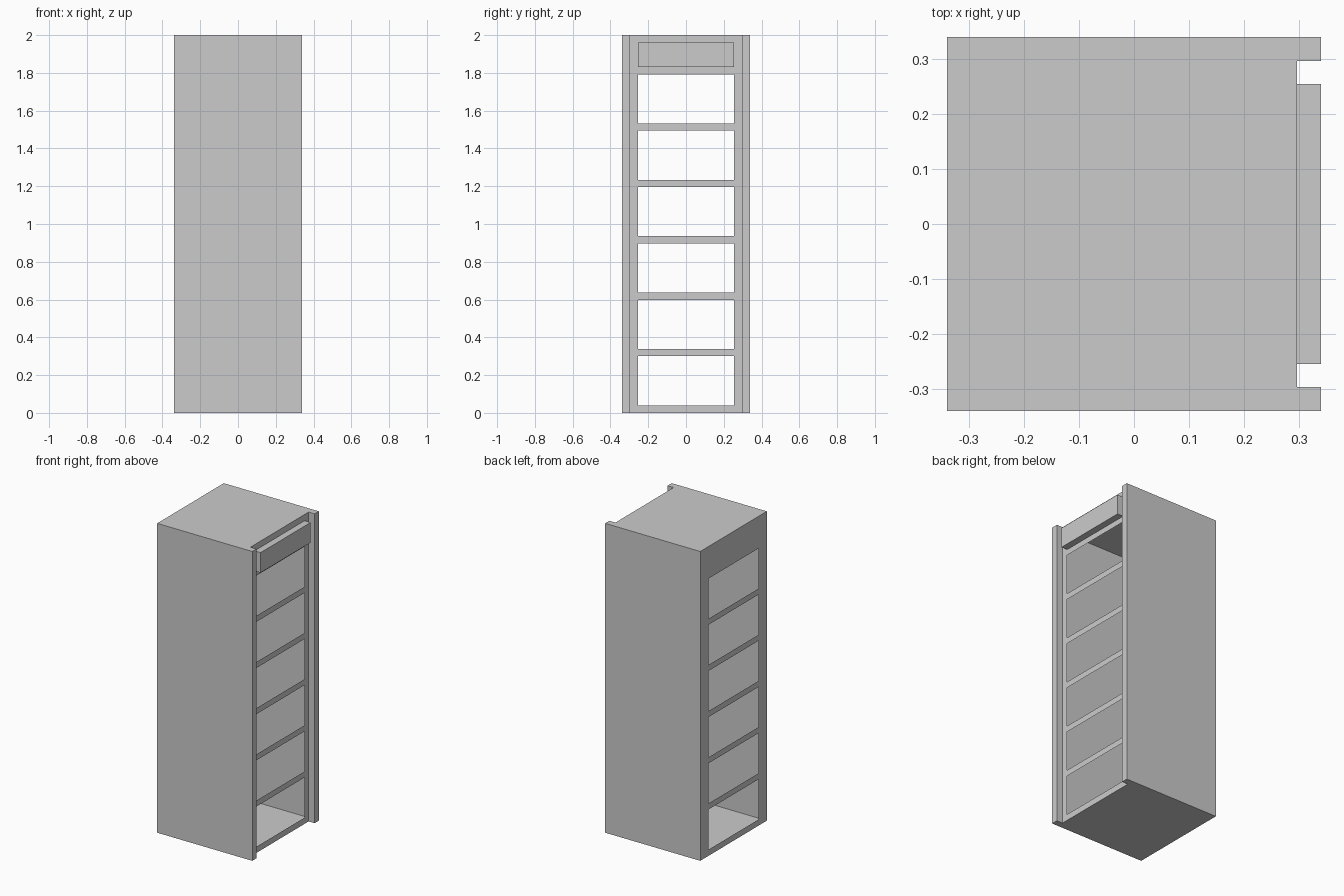
import bpy
import bmesh

cube = bpy.data.objects.get("Cube")
if cube:
    bpy.data.objects.remove(cube, do_unlink=True)

HALF = 0.34        # half width and half depth
FACE = 0.297       # recessed front frame, also inner edge of the posts
OPEN = 0.255       # half width of the openings
HEIGHT = 2.0
SHELVES = 6
PITCH = 0.2985

grey = bpy.data.materials.new("plain_grey")
grey.use_nodes = True
grey.diffuse_color = (0.6, 0.6, 0.6, 1)
grey.node_tree.nodes["Principled BSDF"].inputs["Base Color"].default_value = (0.6, 0.6, 0.6, 1)


def finish(name, bm):
    mesh = bpy.data.meshes.new(name)
    bm.to_mesh(mesh)
    bm.free()
    mesh.materials.append(grey)
    obj = bpy.data.objects.new(name, mesh)
    bpy.context.collection.objects.link(obj)
    return obj


def box(name, lo, hi, open_sides):
    """Box between two corners, without the faces whose normal passes open_sides."""
    bm = bmesh.new()
    bmesh.ops.create_cube(bm, size=1)
    for v in bm.verts:
        v.co = [lo[i] if v.co[i] < 0 else hi[i] for i in range(3)]
    bm.normal_update()
    gone = [f for f in bm.faces if open_sides(f.normal)]
    bmesh.ops.delete(bm, geom=gone, context='FACES')
    return finish(name, bm)


def ladder_frame(name, x, half_width, facing):
    """Flat panel with a column of openings."""
    ys = [-half_width, -OPEN, OPEN, half_width]
    zs = [0]
    for i in range(SHELVES):
        zs += [0.04 + i * PITCH, 0.30 + i * PITCH]
    zs.append(HEIGHT)
    bm = bmesh.new()
    grid = [[bm.verts.new((x, y, z)) for y in ys] for z in zs]
    for r in range(len(zs) - 1):
        for c in range(3):
            if c == 1 and r % 2 == 1:
                continue  # opening
            quad = [grid[r][c], grid[r][c + 1], grid[r + 1][c + 1], grid[r + 1][c]]
            bm.faces.new(quad if facing > 0 else quad[::-1])
    # merge the flat cells into clean rails and stiles
    bmesh.ops.dissolve_limit(bm, angle_limit=0.01, verts=bm.verts, edges=bm.edges)
    return finish(name, bm)


# Thin outer shell: sides, top and bottom
box("cabinet_shell", (-HALF, -HALF, 0), (FACE, HALF, HEIGHT), lambda n: abs(n.x) > 0.5)

# Open frames at both ends
ladder_frame("front_frame", FACE, FACE, 1)
ladder_frame("back_frame", -HALF, HALF, -1)

# Projecting corner posts
for side, lo, hi in (("left", FACE, HALF), ("right", -HALF, -FACE)):
    box(side + "_post", (FACE, lo, 0), (HALF, hi, HEIGHT), lambda n: n.x < -0.5)

# Raised header panel above the openings
box("header_panel", (FACE, -OPEN, 1.83), (HALF, OPEN, 1.96), lambda n: n.x < -0.5)
